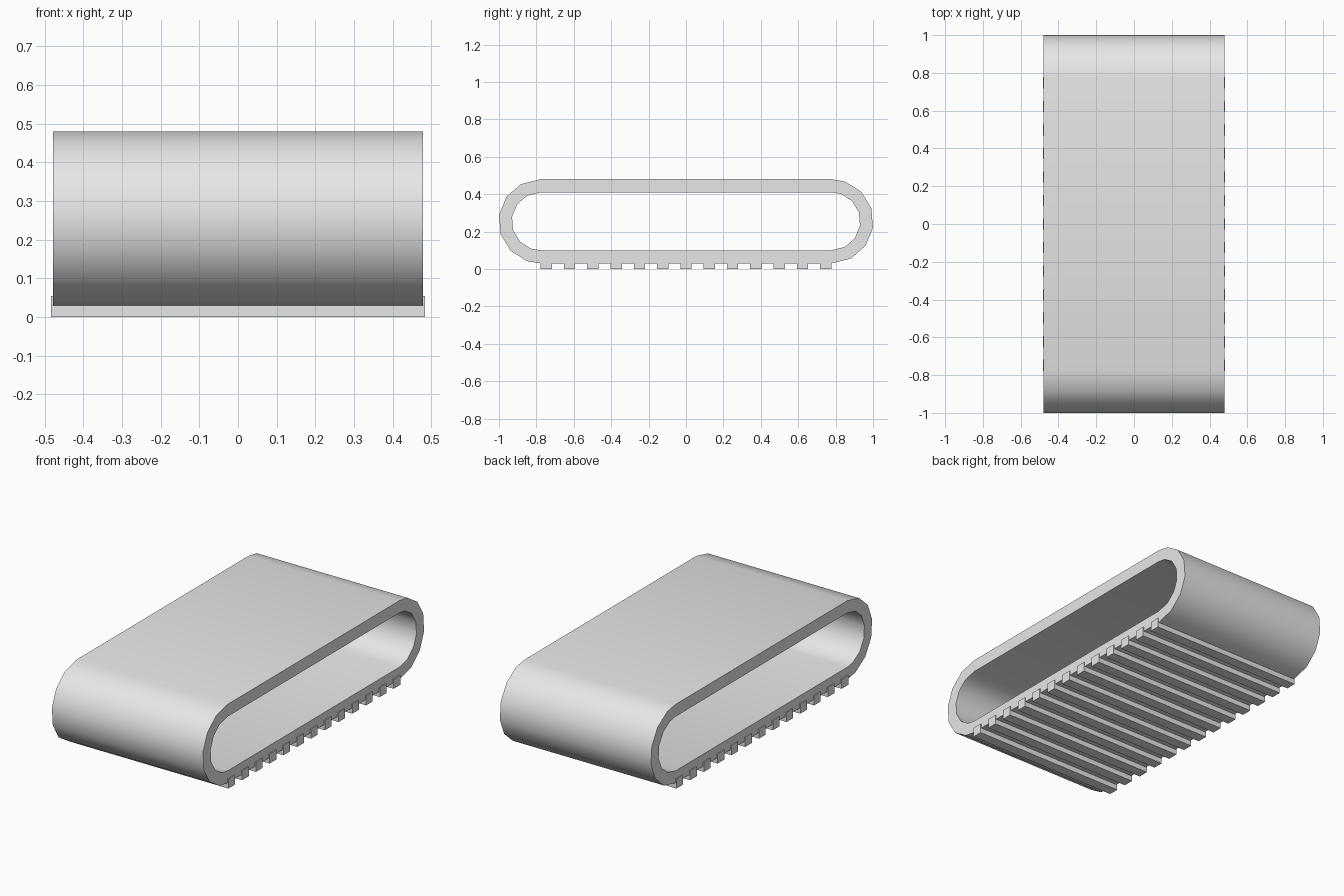
import bpy, bmesh, math

if "Cube" in bpy.data.objects:
    bpy.data.objects.remove(bpy.data.objects["Cube"])

grey = bpy.data.materials.new("plain_grey")
grey.diffuse_color = (0.8, 0.8, 0.8, 1)
grey.use_nodes = True
grey.node_tree.nodes["Principled BSDF"].inputs["Base Color"].default_value = grey.diffuse_color

HALF_W = 0.478          # half width of the belt
CY, CZ = 0.777, 0.255   # centre of the rounded ends
ANGLES = [90] + [71 - 26.6 * k for k in range(6)] + [-90]


def loop_points(r):
    """Stadium outline in the YZ plane; the second end is the first turned half round."""
    end = [(CY + r * math.cos(math.radians(a)), r * math.sin(math.radians(a))) for a in ANGLES]
    return [(y, CZ + z) for y, z in end] + [(-y, CZ - z) for y, z in end]


def finish(bm, name):
    bmesh.ops.recalc_face_normals(bm, faces=bm.faces)
    me = bpy.data.meshes.new(name)
    bm.to_mesh(me)
    bm.free()
    me.materials.append(grey)
    ob = bpy.data.objects.new(name, me)
    bpy.context.collection.objects.link(ob)
    return ob


# Belt: hollow band between an outer and an inner outline
bm = bmesh.new()
rings = [[bm.verts.new((x, y, z)) for y, z in loop_points(r)]
         for x, r in ((-HALF_W, 0.225), (HALF_W, 0.225), (HALF_W, 0.155), (-HALF_W, 0.155))]
n = len(rings[0])
for a in range(4):
    p, q = rings[a], rings[(a + 1) % 4]
    for i in range(n):
        j = (i + 1) % n
        bm.faces.new((p[i], p[j], q[j], q[i]))
belt = finish(bm, "track_belt")
bpy.context.view_layer.objects.active = belt
belt.select_set(True)
bpy.ops.object.shade_smooth_by_angle(angle=math.radians(40))

# Tread bars: thirteen cross bars along the flat underside
bm = bmesh.new()
for k in range(-6, 7):
    cube = bmesh.ops.create_cube(bm, size=1)["verts"]
    bmesh.ops.scale(bm, vec=(0.966, 0.06, 0.055), verts=cube)
    bmesh.ops.translate(bm, vec=(0, k * 0.1245, 0.0275), verts=cube)
finish(bm, "tread_bars")
